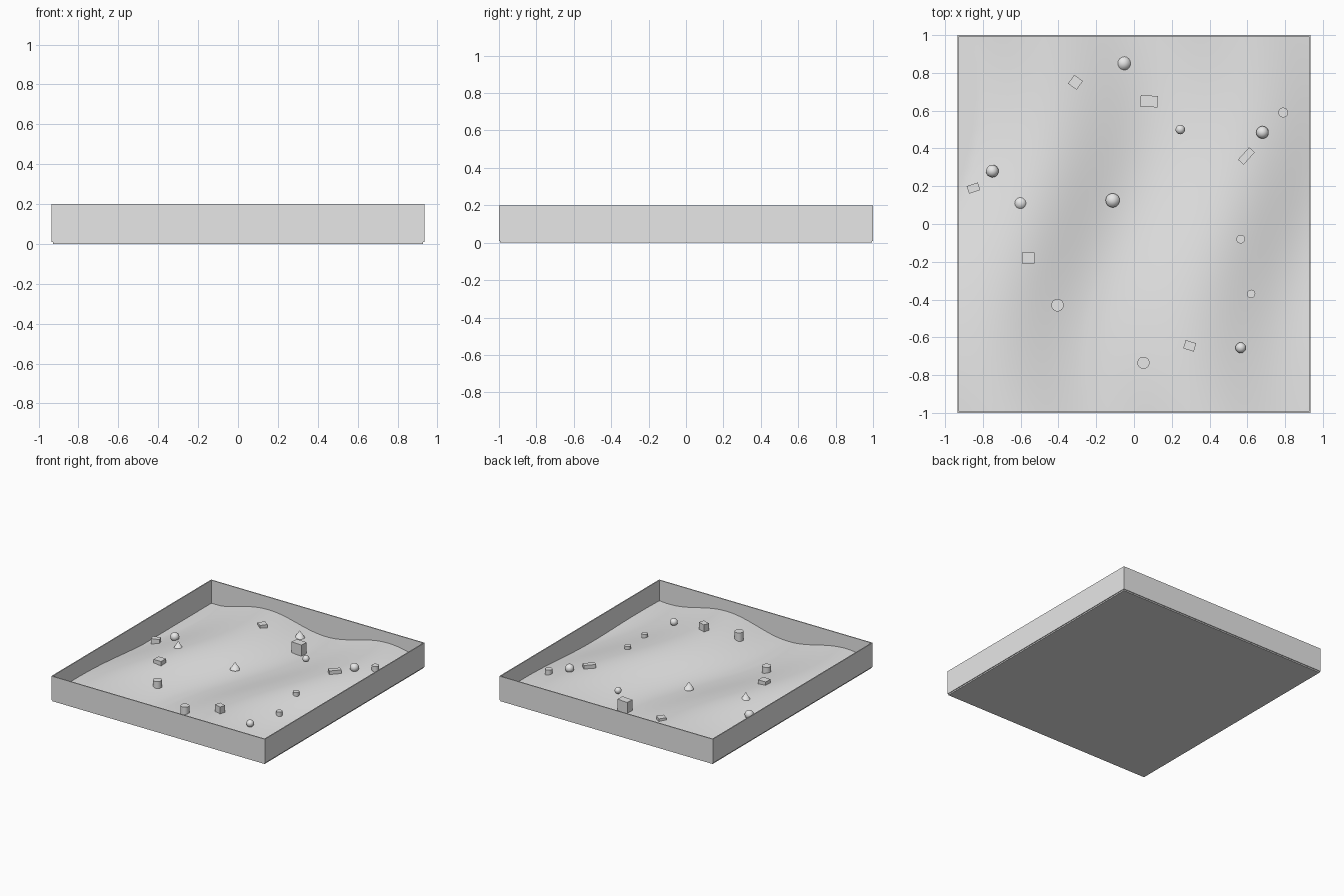
import bpy, bmesh, math
from mathutils import Matrix, Vector

if "Cube" in bpy.data.objects:
    bpy.data.objects.remove(bpy.data.objects["Cube"])

grey = bpy.data.materials.new("plain grey")
grey.diffuse_color = (0.8, 0.8, 0.8, 1)
grey.use_nodes = True
grey.node_tree.nodes["Principled BSDF"].inputs["Base Color"].default_value = grey.diffuse_color

HX, HY, TOP, WALL = 0.935, 1.0, 0.20, 0.008


def ground(x, y):
    """Height of the rolling sand surface."""
    ridge = 0.47 + 0.17 * math.sin(2.2 * y)
    z = 0.063 + 0.043 * math.cos(6 * (x - ridge)) + 0.015 * x
    return max(z, 0.018)


def finish(name, bm, smooth=False):
    me = bpy.data.meshes.new(name)
    bm.to_mesh(me)
    bm.free()
    me.materials.append(grey)
    ob = bpy.data.objects.new(name, me)
    bpy.context.collection.objects.link(ob)
    if smooth:
        bpy.ops.object.select_all(action='DESELECT')
        ob.select_set(True)
        bpy.context.view_layer.objects.active = ob
        bpy.ops.object.shade_smooth_by_angle(angle=math.radians(35))
    return ob


def box(name, lo, hi, rot=0.0):
    lo, hi = Vector(lo), Vector(hi)
    bm = bmesh.new()
    m = (Matrix.Translation((lo + hi) / 2) @ Matrix.Rotation(rot, 4, 'Z')
         @ Matrix.Diagonal((*(hi - lo), 1)))
    bmesh.ops.create_cube(bm, size=1, matrix=m)
    return finish(name, bm)


def round_part(name, x, y, r, r_top, z0, z1):
    bm = bmesh.new()
    bmesh.ops.create_cone(bm, cap_ends=True, segments=32, radius1=r, radius2=r_top,
                          depth=z1 - z0, matrix=Matrix.Translation((x, y, (z0 + z1) / 2)))
    return finish(name, bm, True)


# Tray: slightly inset floor plate and four thin walls
box("tray_floor", (-HX + 0.006, -HY + 0.006, 0), (HX - 0.006, HY - 0.006, 0.014))
for s, side in ((-1, "left"), (1, "right")):
    a, b = sorted((s * HX, s * (HX - WALL)))
    box(side + "_wall", (a, -HY, 0.01), (b, HY, TOP))
for s, side in ((-1, "front"), (1, "back")):
    a, b = sorted((s * HY, s * (HY - WALL)))
    box(side + "_wall", (-HX + WALL, a, 0.01), (HX - WALL, b, TOP))

# Rolling sand surface
bm = bmesh.new()
bmesh.ops.create_grid(bm, x_segments=80, y_segments=80, size=1)
for v in bm.verts:
    v.co.x *= HX - WALL
    v.co.y *= HY - WALL
    v.co.z = ground(v.co.x, v.co.y)
finish("sand_surface", bm, True)

# Blocks: x, y, width, depth, turn in degrees, top height
blocks = [(-0.31, 0.75, 0.056, 0.057, -36, 0.115), (0.08, 0.65, 0.092, 0.06, -4, 0.11),
          (0.595, 0.36, 0.088, 0.04, 48, 0.143), (-0.85, 0.19, 0.062, 0.042, 18, 0.07),
          (-0.56, -0.18, 0.066, 0.06, 0, 0.122), (0.295, -0.645, 0.058, 0.046, -17, 0.165)]
for i, (x, y, w, d, a, top) in enumerate(blocks):
    z0 = min(ground(x, y), top - 0.03) - 0.005
    box(f"block_{i + 1}", (x - w / 2, y - d / 2, z0), (x + w / 2, y + d / 2, top), math.radians(a))

# Pegs: x, y, radius, top height
pegs = [(0.79, 0.59, 0.026, 0.14), (0.565, -0.08, 0.023, 0.13), (0.62, -0.37, 0.022, 0.10),
        (-0.405, -0.43, 0.033, 0.095), (0.05, -0.735, 0.032, 0.13)]
for i, (x, y, r, top) in enumerate(pegs):
    z0 = min(ground(x, y), top - 0.03) - 0.005
    round_part(f"peg_{i + 1}", x, y, r, r, z0, top)

# Cones: x, y, radius, base height, tip height
cones = [(-0.055, 0.85, 0.037, 0.035, 0.09), (-0.113, 0.125, 0.037, 0.045, 0.102),
         (-0.6, 0.11, 0.037, 0.08, 0.145)]
for i, (x, y, r, z0, z1) in enumerate(cones):
    round_part(f"cone_{i + 1}", x, y, r, 0, z0, z1)

# Balls: x, y, radius, centre height
balls = [(-0.75, 0.28, 0.033, 0.072), (0.245, 0.5, 0.025, 0.08),
         (0.68, 0.485, 0.033, 0.13), (0.565, -0.655, 0.028, 0.095)]
for i, (x, y, r, z) in enumerate(balls):
    bm = bmesh.new()
    bmesh.ops.create_uvsphere(bm, u_segments=24, v_segments=16, radius=r,
                              matrix=Matrix.Translation((x, y, max(z, ground(x, y) + 0.6 * r))))
    finish(f"ball_{i + 1}", bm, True)
